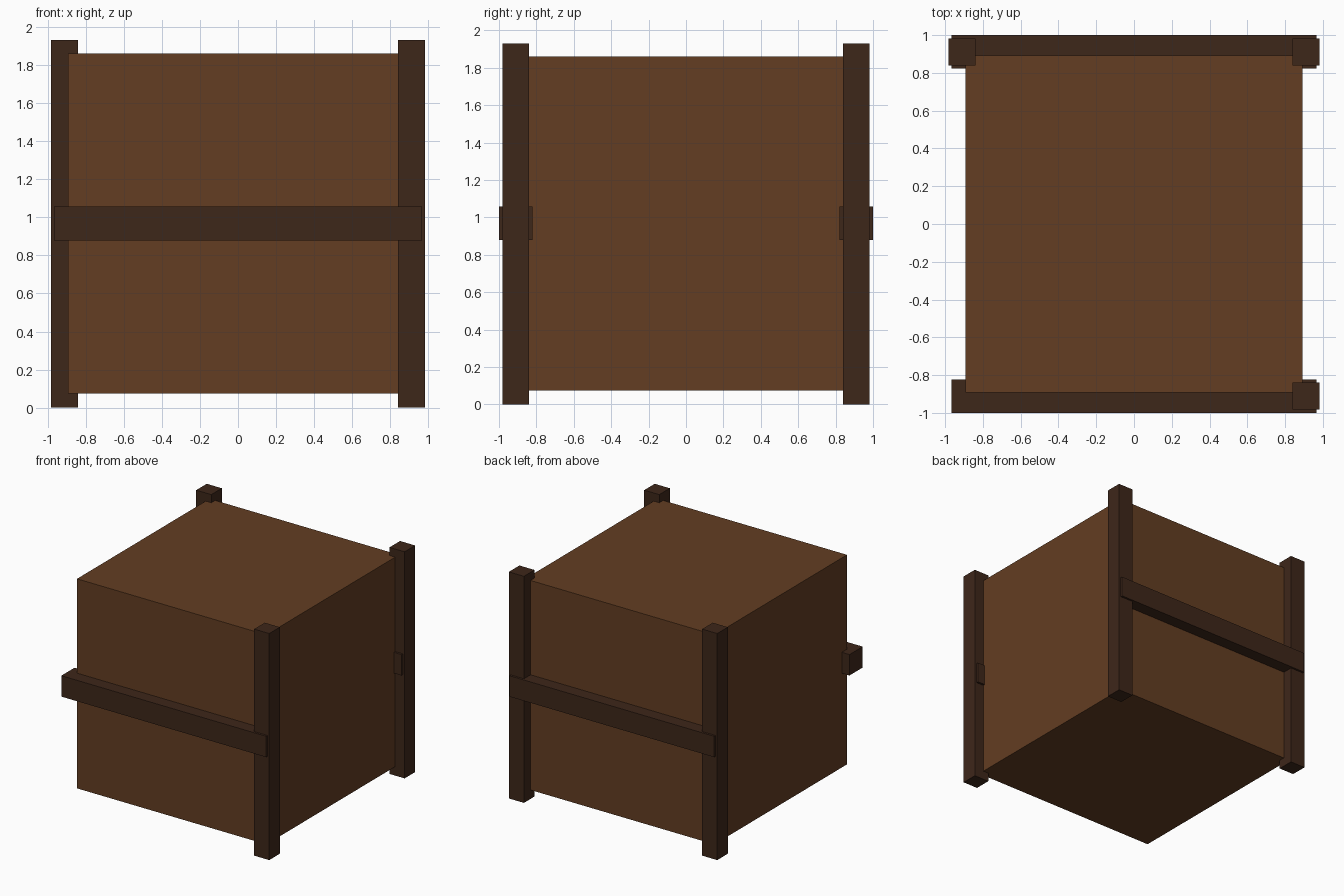
import bpy

if "Cube" in bpy.data.objects:
    bpy.data.objects.remove(bpy.data.objects["Cube"])


def material(name, rgb):
    m = bpy.data.materials.new(name)
    m.diffuse_color = (*rgb, 1)
    m.use_nodes = True
    m.node_tree.nodes["Principled BSDF"].inputs["Base Color"].default_value = m.diffuse_color
    return m


crate_wood = material("crate_wood", (0.125, 0.047, 0.016))
dark_wood = material("dark_wood", (0.048, 0.020, 0.010))


def box(name, centre, size, mat):
    bpy.ops.mesh.primitive_cube_add(size=1, location=centre)
    ob = bpy.context.object
    ob.name = name
    ob.scale = size
    bpy.ops.object.transform_apply(location=False, rotation=False, scale=True)
    ob.data.materials.append(mat)
    return ob


# Crate body, raised slightly off the ground
box("crate_body", (0, 0, 0.968), (1.785, 1.785, 1.785), crate_wood)

# Corner posts (the front left corner has none)
for name, sx, sy in (("front_right_post", 1, -1),
                     ("back_right_post", 1, 1),
                     ("back_left_post", -1, 1)):
    box(name, (0.911 * sx, 0.911 * sy, 0.965), (0.142, 0.142, 1.93), dark_wood)

# Horizontal rails across front and back
for name, sy in (("front_rail", -1), ("back_rail", 1)):
    box(name, (0, 0.911 * sy, 0.968), (1.93, 0.178, 0.178), dark_wood)
